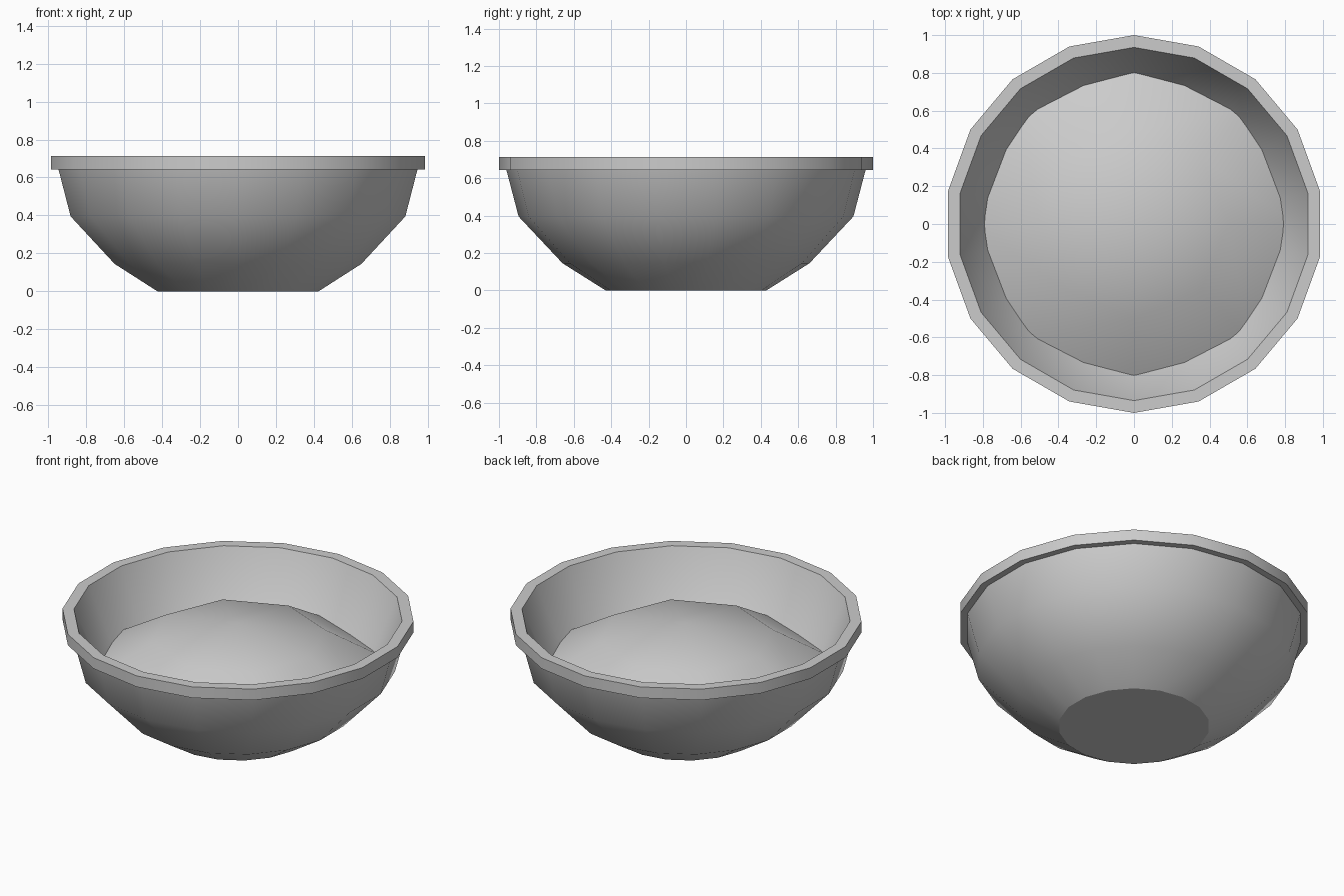
import bpy, bmesh
from math import sin, cos, pi, radians

if "Cube" in bpy.data.objects:
    bpy.data.objects.remove(bpy.data.objects["Cube"])


def lathe(name, profile, sides, angle=30):
    """Spin an (r, z) profile round the z axis, with a corner on the y axis."""
    bm = bmesh.new()
    rings = []
    for r, z in profile:
        if r == 0:
            rings.append([bm.verts.new((0, 0, z))] * sides)
        else:
            turns = [pi / 2 + 2 * pi * i / sides for i in range(sides)]
            rings.append([bm.verts.new((r * cos(t), r * sin(t), z)) for t in turns])
    for a, b in zip(rings, rings[1:]):
        for i in range(sides):
            j = (i + 1) % sides
            bm.faces.new(list(dict.fromkeys([a[i], a[j], b[j], b[i]])))
    if profile[0][0] == 0:      # closed body: make all faces point outwards
        bmesh.ops.recalc_face_normals(bm, faces=bm.faces)
    mesh = bpy.data.meshes.new(name)
    bm.to_mesh(mesh)
    bm.free()
    obj = bpy.data.objects.new(name, mesh)
    bpy.context.collection.objects.link(obj)
    bpy.ops.object.select_all(action='DESELECT')
    obj.select_set(True)
    bpy.context.view_layer.objects.active = obj
    bpy.ops.object.shade_smooth_by_angle(angle=radians(angle))
    return obj


# Bowl: flat foot, outer wall, overhanging rim, inner wall and floor
lathe("bowl", [(0, 0), (0.43, 0), (0.66, 0.145), (0.895, 0.395), (0.96, 0.643),
               (1.0, 0.643), (1.0, 0.712), (0.935, 0.712),
               (0.80, 0.40), (0.57, 0.15), (0, 0.08)], 18)

# Filling: eight-sided dome resting against the inner wall
lathe("filling", [(0.855, 0.372), (0.5, 0.58), (0, 0.66)], 8, angle=60)
